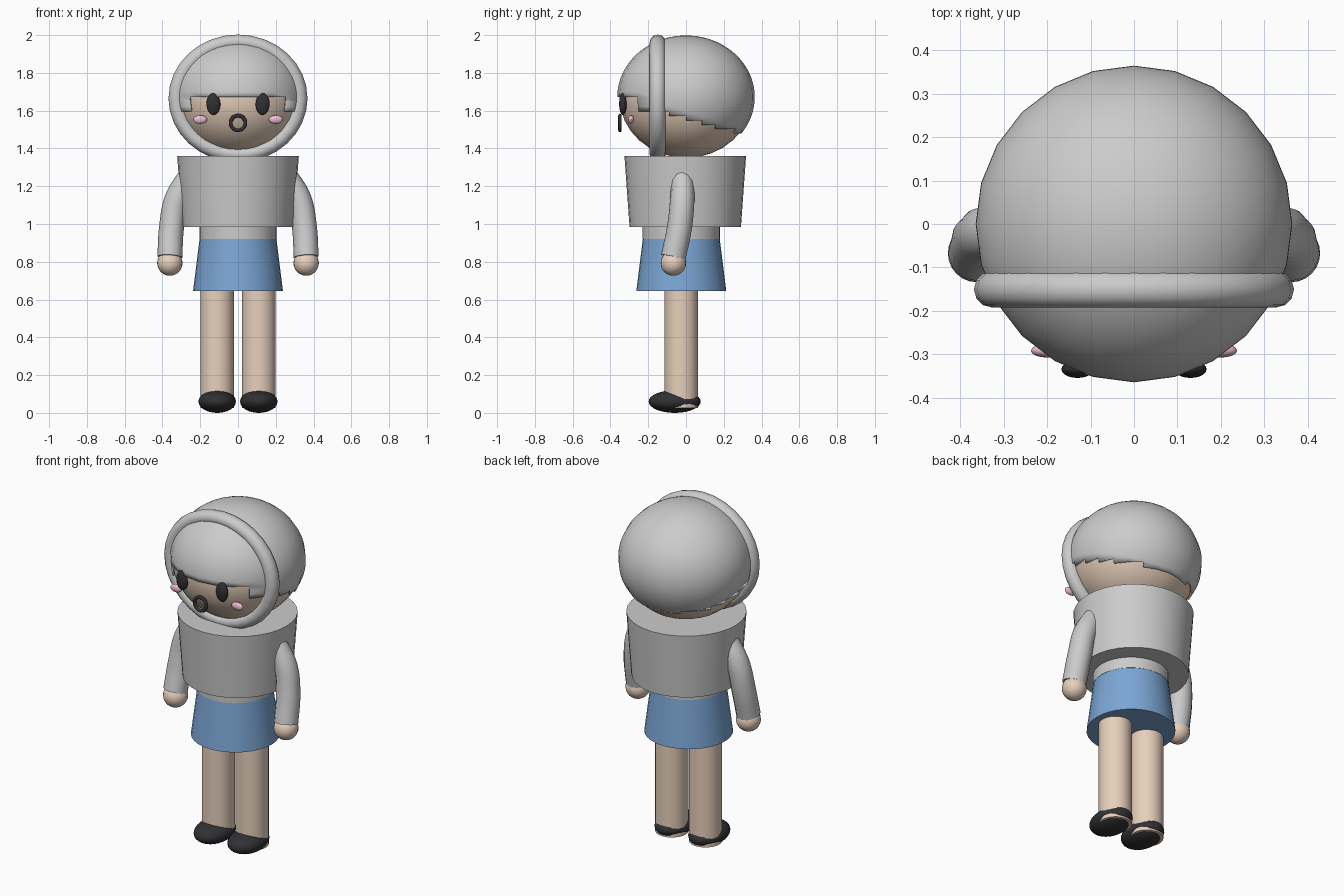
import bpy, bmesh, math

if "Cube" in bpy.data.objects:
    bpy.data.objects.remove(bpy.data.objects["Cube"])


def mat(name, rgb):
    m = bpy.data.materials.new(name)
    m.diffuse_color = (*rgb, 1)
    m.use_nodes = True
    m.node_tree.nodes["Principled BSDF"].inputs["Base Color"].default_value = m.diffuse_color
    return m


SKIN = mat("skin", (0.80, 0.63, 0.50))
BLUE = mat("blue cloth", (0.20, 0.38, 0.66))
DARK = mat("dark", (0.03, 0.03, 0.035))
PINK = mat("pink", (0.85, 0.50, 0.62))


def finish(name, material=None):
    ob = bpy.context.object
    ob.name = name
    bpy.ops.object.transform_apply(location=False, rotation=True, scale=True)
    bpy.ops.object.shade_smooth_by_angle(angle=math.radians(40))
    if material:
        ob.data.materials.append(material)
    return ob


def ball(name, loc, size, material=None, segs=24, rings=16):
    bpy.ops.mesh.primitive_uv_sphere_add(segments=segs, ring_count=rings, radius=1, location=loc)
    bpy.context.object.scale = size
    return finish(name, material)


def drum(name, x, y, z0, z1, r0, r1, material=None):
    bpy.ops.mesh.primitive_cone_add(vertices=32, radius1=r0, radius2=r1, depth=z1 - z0,
                                    location=(x, y, (z0 + z1) / 2))
    return finish(name, material)


def ring(name, loc, major, minor, scale, material=None):
    bpy.ops.mesh.primitive_torus_add(major_segments=32, minor_segments=12, major_radius=major,
                                     minor_radius=minor, location=loc,
                                     rotation=(math.pi / 2, 0, 0))
    bpy.context.object.scale = scale
    return finish(name, material)


# Head
ball("head", (0, 0, 1.67), (0.352, 0.352, 0.32), SKIN)

# Hair shell: fringe at the front, hairline sloping down to the back
HZ = 1.672
hair = ball("hair", (0, 0, HZ), (0.364, 0.364, 0.326), segs=24, rings=40)
bm = bmesh.new()
bm.from_mesh(hair.data)
cut = []
for f in bm.faces:
    c = f.calc_center_median()
    fringe = c.y < -0.25 and abs(c.x) < 0.25
    if c.z + HZ < (1.675 if fringe else 1.555 - 0.24 * c.y):
        cut.append(f)
bmesh.ops.delete(bm, geom=cut, context='FACES')
bm.to_mesh(hair.data)
bm.free()
thick = hair.modifiers.new("thickness", 'SOLIDIFY')
thick.thickness = 0.01
thick.offset = -1

# Band around the face
ring("hood_band", (0, -0.15, 1.665), 0.326, 0.042, (1, 0.918, 1))

# Face
ring("mouth", (0, -0.35, 1.535), 0.039, 0.010, (1, 1, 0.9), DARK)

# Torso, waist and skirt
drum("torso", 0, -0.004, 0.985, 1.36, 0.295, 0.322)
drum("waist", 0, -0.025, 0.92, 1.0, 0.205, 0.205)
drum("skirt", 0, -0.025, 0.645, 0.925, 0.238, 0.203, BLUE)

for side, s in (("left", 1), ("right", -1)):
    ball(side + "_eye", (s * 0.13, -0.334, 1.635), (0.037, 0.02, 0.058), DARK, 20, 12)
    ball(side + "_cheek", (s * 0.20, -0.291, 1.553), (0.037, 0.016, 0.023), PINK, 16, 10)

    # Legs and shoes
    drum(side + "_leg", s * 0.11, -0.025, 0.025, 0.66, 0.089, 0.089, SKIN)
    ball(side + "_shoe", (s * 0.11, -0.06, 0.06), (0.099, 0.138, 0.06), DARK)

    # Sleeve swept along a bent path
    cu = bpy.data.curves.new(side + "_sleeve", 'CURVE')
    cu.dimensions = '3D'
    cu.bevel_depth = 0.066
    cu.bevel_resolution = 4
    cu.resolution_u = 8
    cu.use_fill_caps = True
    path = [(0.25, -0.02, 1.27, 0.85), (0.325, -0.02, 1.13, 0.98),
            (0.352, -0.035, 0.98, 1), (0.361, -0.067, 0.825, 1)]
    sp = cu.splines.new('BEZIER')
    sp.bezier_points.add(len(path) - 1)
    for p, (x, y, z, r) in zip(sp.bezier_points, path):
        p.co = (s * x, y, z)
        p.radius = r
        p.handle_left_type = p.handle_right_type = 'AUTO'
    arm = bpy.data.objects.new(side + "_sleeve", cu)
    bpy.context.collection.objects.link(arm)

    # Hand
    ball(side + "_hand", (s * 0.361, -0.067, 0.793), (0.067, 0.067, 0.067), SKIN)
